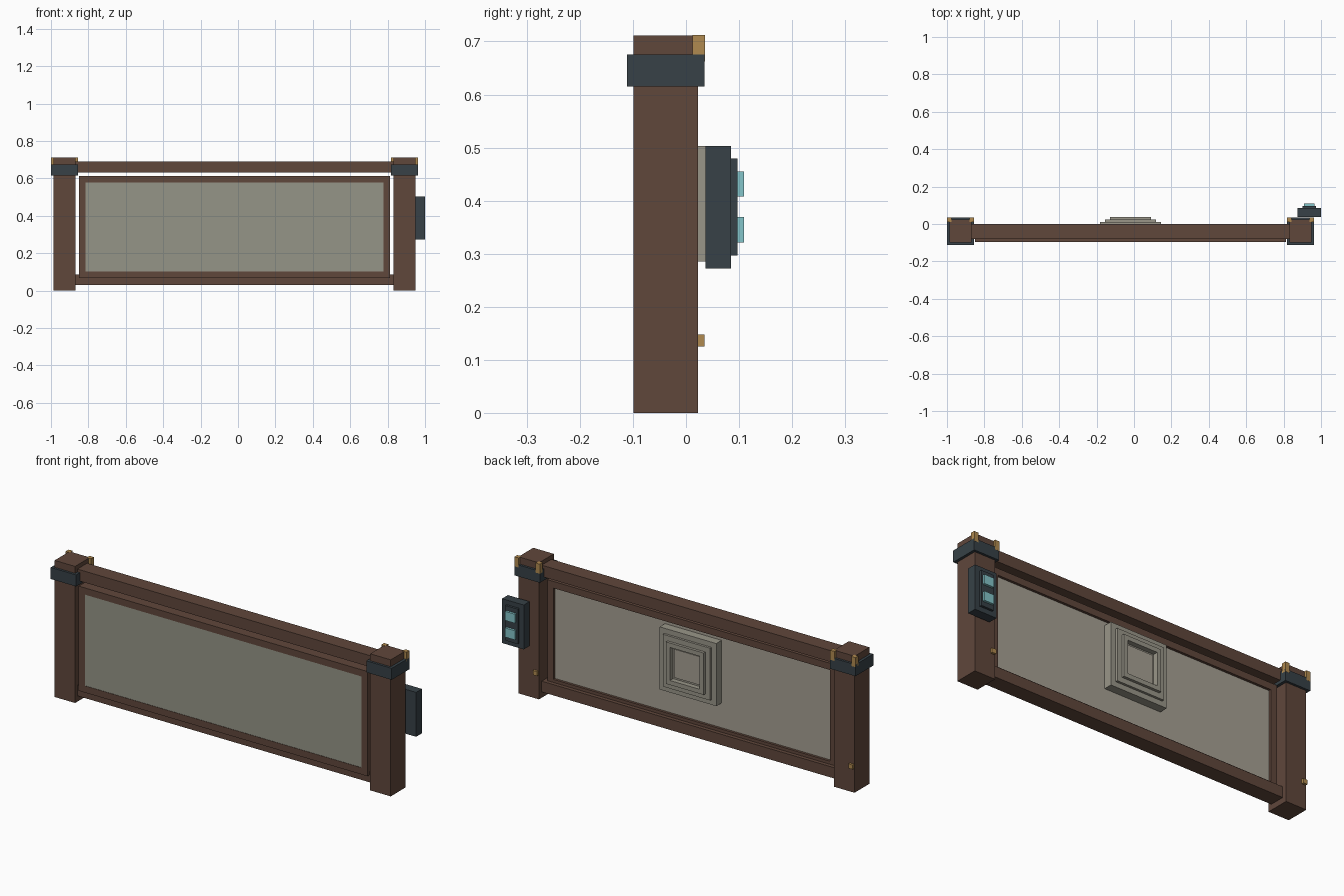
import bpy, bmesh

if "Cube" in bpy.data.objects:
    bpy.data.objects.remove(bpy.data.objects["Cube"])


def material(name, col):
    m = bpy.data.materials.new(name)
    m.diffuse_color = (*col, 1)
    m.use_nodes = True
    m.node_tree.nodes["Principled BSDF"].inputs["Base Color"].default_value = m.diffuse_color
    return m


BROWN = material("brown wood", (0.117, 0.063, 0.044))
DARK = material("dark slate metal", (0.038, 0.053, 0.063))
GOLD = material("brass", (0.434, 0.254, 0.08))
TEAL = material("teal glass", (0.23, 0.56, 0.59))
GREY = material("grey green panel", (0.30, 0.30, 0.245))
STONE = material("warm stone", (0.38, 0.35, 0.29))
TRIM = material("stone trim", (0.32, 0.305, 0.25))


def boxes(name, mat, *spans):
    """One object made of boxes given as (x0, x1, y0, y1, z0, z1)."""
    bm = bmesh.new()
    for x0, x1, y0, y1, z0, z1 in spans:
        vs = bmesh.ops.create_cube(bm, size=1)["verts"]
        for v in vs:
            v.co = (x1 if v.co.x > 0 else x0,
                    y1 if v.co.y > 0 else y0,
                    z1 if v.co.z > 0 else z0)
    me = bpy.data.meshes.new(name)
    bm.to_mesh(me)
    bm.free()
    me.materials.append(mat)
    ob = bpy.data.objects.new(name, me)
    bpy.context.collection.objects.link(ob)
    return ob


def ring(name, mat, x0, x1, z0, z1, w, y0, y1):
    """Rectangular frame of bar width w."""
    return boxes(name, mat,
                 (x0, x1, y0, y1, z0, z0 + w), (x0, x1, y0, y1, z1 - w, z1),
                 (x0, x0 + w, y0, y1, z0 + w, z1 - w),
                 (x1 - w, x1, y0, y1, z0 + w, z1 - w))


CX = -0.019  # centre of the gate; the control box sticks out to the right

# Posts with collars, brass corner clips and a low brass stud
for side, px in (("left", CX - 0.909), ("right", CX + 0.909)):
    boxes(side + "_post", BROWN, (px - 0.059, px + 0.059, -0.099, 0.023, 0, 0.711))
    boxes(side + "_collar", DARK, (px - 0.073, px + 0.073, -0.111, 0.035, 0.615, 0.675))
    boxes(side + "_corner_clips", GOLD,
          (px - 0.073, px - 0.049, 0.012, 0.0355, 0.662, 0.712),
          (px + 0.049, px + 0.073, 0.012, 0.0355, 0.662, 0.712))
    boxes(side + "_stud", GOLD, (px - 0.056, px - 0.032, 0.02, 0.035, 0.125, 0.148))

# Rails
boxes("top_rail", BROWN, (CX - 0.852, CX + 0.852, -0.08, 0.0, 0.631, 0.69))
boxes("bottom_rail", BROWN, (CX - 0.852, CX + 0.852, -0.08, 0.0, 0.03, 0.086))

# Framed panel, with a lighter skin at the back
ring("panel_frame", BROWN, CX - 0.832, CX + 0.832, 0.067, 0.612, 0.035, -0.095, -0.02)
boxes("panel", GREY, (CX - 0.798, CX + 0.798, -0.093, -0.04, 0.101, 0.578))
boxes("panel_back_skin", STONE, (CX - 0.798, CX + 0.798, -0.04, -0.033, 0.101, 0.578))

# Stepped square medallion on the back
MZ = 0.394
for name, h, w, y0, y1 in (("medallion_base", 0.163, 0.163, -0.034, 0.011),
                           ("medallion_step", 0.136, 0.05, 0.011, 0.023),
                           ("medallion_rim", 0.109, 0.023, 0.023, 0.037)):
    if w == h:
        boxes(name, TRIM, (CX - h, CX + h, y0, y1, MZ - h, MZ + h))
    else:
        ring(name, TRIM, CX - h, CX + h, MZ - h, MZ + h, w, y0, y1)
boxes("medallion_centre", STONE, (CX - 0.074, CX + 0.074, 0.01, 0.02, MZ - 0.074, MZ + 0.074))

# Control box behind the right post
boxes("control_box", DARK, (0.875, 1.0, 0.037, 0.085, 0.272, 0.503))
boxes("control_face", DARK, (0.901, 0.973, 0.085, 0.097, 0.297, 0.479))
boxes("control_lights", TEAL,
      (0.91, 0.965, 0.097, 0.109, 0.408, 0.455),
      (0.91, 0.965, 0.097, 0.109, 0.321, 0.369))
